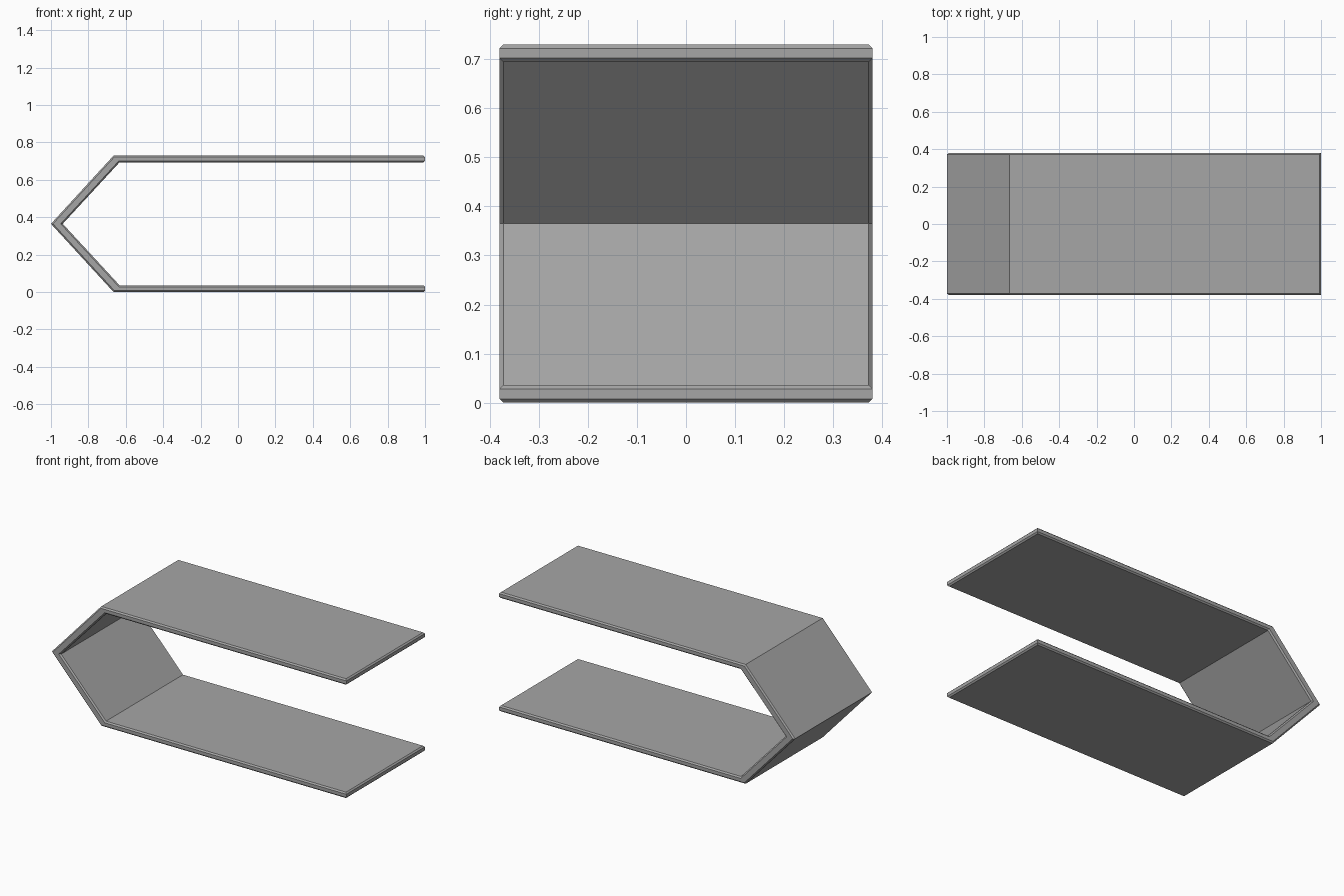
import bpy
import bmesh

cube = bpy.data.objects.get("Cube")
if cube:
    bpy.data.objects.remove(cube, do_unlink=True)

HEIGHT, HALF_DEPTH, THICK, CHAMFER = 0.73, 0.38, 0.036, 0.008
MID = HEIGHT / 2

# Single grey finish
grey = bpy.data.materials.new("plain grey")
grey.use_nodes = True
colour = (0.38, 0.38, 0.38, 1)
grey.diffuse_color = colour
grey.node_tree.nodes["Principled BSDF"].inputs["Base Color"].default_value = colour

# Lower half of the folded band, mirrored about mid height
outer = [(1, 0), (-0.665, 0)]
inner = [(-0.633, THICK), (1, THICK)]


def flip(points):
    return [(x, HEIGHT - z) for x, z in reversed(points)]


profile = (outer + [(-1, MID)] + flip(outer)
           + flip(inner) + [(-0.937, MID)] + inner)

# Extrude the profile through the depth
bm = bmesh.new()
face = bm.faces.new([bm.verts.new((x, -HALF_DEPTH, z)) for x, z in profile])
result = bmesh.ops.extrude_face_region(bm, geom=[face], use_keep_orig=True)
moved = [g for g in result["geom"] if isinstance(g, bmesh.types.BMVert)]
bmesh.ops.translate(bm, verts=moved, vec=(0, 2 * HALF_DEPTH, 0))
bmesh.ops.recalc_face_normals(bm, faces=bm.faces[:])


# Chamfer the side rims and free ends, keeping the folds crisp
def is_rim(edge):
    a, b = (v.co for v in edge.verts)
    at_end = min(a.x, b.x) > 0.99
    along_depth = abs(a.y - b.y) > 0.1
    return at_end if along_depth else not at_end


bmesh.ops.bevel(bm, geom=[e for e in bm.edges if is_rim(e)], offset=CHAMFER,
                offset_type='OFFSET', segments=1, profile=0.5,
                affect='EDGES', clamp_overlap=False)
bmesh.ops.recalc_face_normals(bm, faces=bm.faces[:])

mesh = bpy.data.meshes.new("folded_band")
bm.to_mesh(mesh)
bm.free()
mesh.materials.append(grey)
band = bpy.data.objects.new("folded_band", mesh)
bpy.context.scene.collection.objects.link(band)
